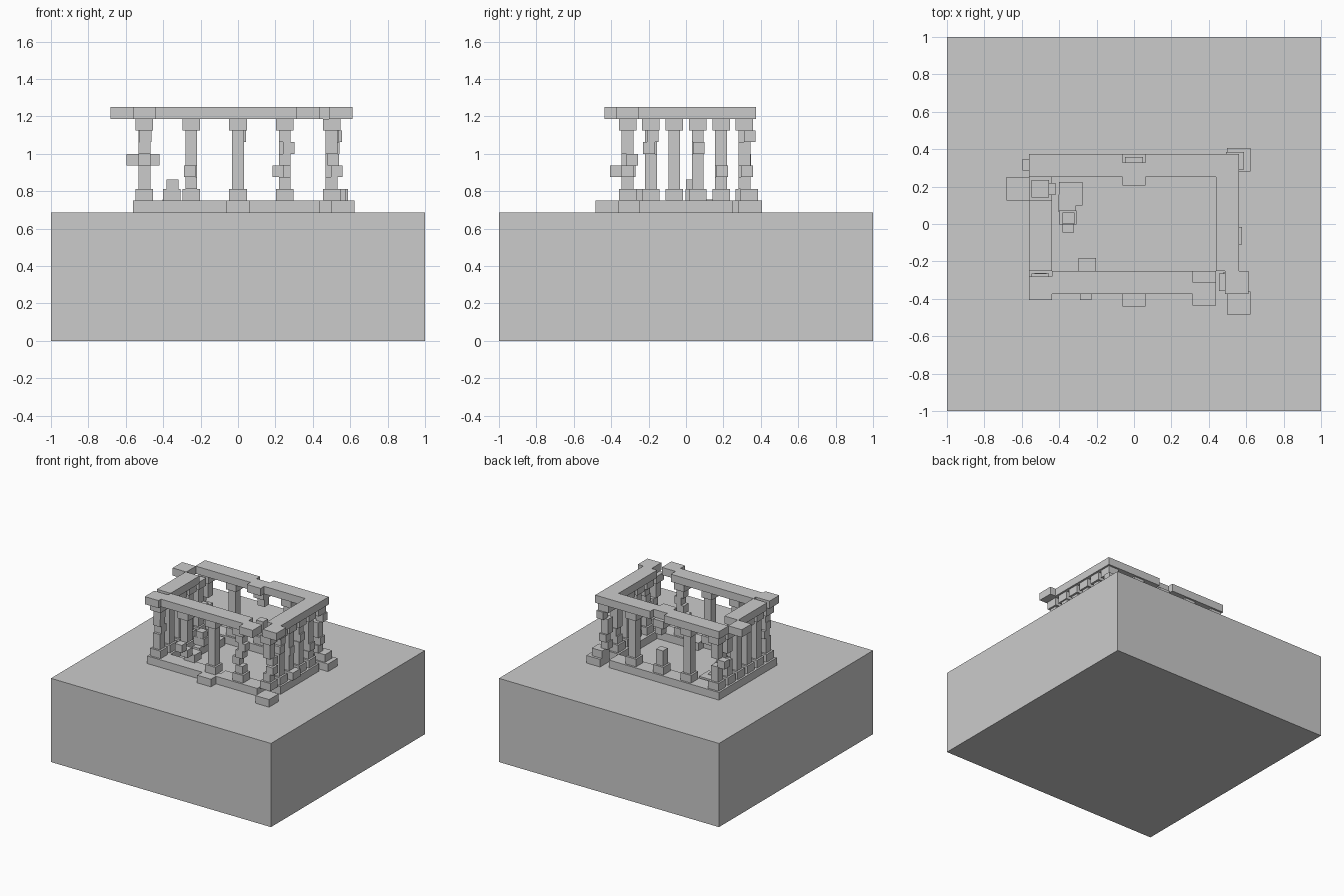
import bpy, bmesh
from mathutils import Matrix, Vector

if "Cube" in bpy.data.objects:
    bpy.data.objects.remove(bpy.data.objects["Cube"])

U = 0.0625                      # block unit
GROUND, STEP = 11 * U, 12 * U   # ground top, plinth top
BEAM = 19 * U                   # beam underside

stone = bpy.data.materials.new("grey stone")
stone.diffuse_color = (0.6, 0.6, 0.6, 1)
stone.use_nodes = True
stone.node_tree.nodes["Principled BSDF"].inputs["Base Color"].default_value = stone.diffuse_color


def make(name, boxes):
    """One object from (centre x, centre y, bottom z, width, depth, height) boxes."""
    bm = bmesh.new()
    for x, y, z, w, d, h in boxes:
        m = Matrix.Translation((x, y, z + h / 2)) @ Matrix.Diagonal((w, d, h, 1))
        bmesh.ops.create_cube(bm, size=1, matrix=m)
    # drop the hidden faces where equal blocks touch
    seen = {}
    for f in bm.faces:
        c = f.calc_center_median()
        key = tuple(round(v, 4) for v in c) + (round(f.calc_area(), 5),)
        seen.setdefault(key, []).append(f)
    hidden = [f for fs in seen.values() if len(fs) > 1 for f in fs]
    bmesh.ops.delete(bm, geom=hidden, context='FACES')
    bmesh.ops.remove_doubles(bm, verts=bm.verts, dist=0.0001)
    me = bpy.data.meshes.new(name)
    bm.to_mesh(me)
    bm.free()
    me.materials.append(stone)
    ob = bpy.data.objects.new(name, me)
    bpy.context.collection.objects.link(ob)
    return ob


def ring(name, z, moved):
    """Rectangle of square blocks; moved maps a grid cell to its slide."""
    boxes = []
    for i in range(9):
        for j in range(6):
            if i in (0, 8) or j in (0, 5):
                dx, dy = moved.get((i, j), (0, 0))
                boxes.append((-0.5 + i * 2 * U + dx, -5 * U + j * 2 * U + dy, z,
                              2 * U, 2 * U, U))
    make(name, boxes)


# ground block
make("ground_block", [(0, 0, 0, 2, 2, GROUND)])

# plinth and beam rings with slipped blocks
ring("plinth_ring", GROUND, {(4, 0): (0, -.065), (8, 0): (.06, -.11), (8, 5): (.06, .03)})
ring("beam_ring", BEAM, {(0, 0): (0, -.032), (7, 0): (0, -.06), (8, 0): (.05, 0),
                         (0, 4): (-.12, 0), (4, 5): (0, -.045)})

# slipped column pieces: level 0 base, 1-5 shaft, 6 capital
slips = {
    (0, 5): {3: (-.064, .005)},
    (0, 4): {3: (.049, 0)},
    (0, 0): {3: (0, .02), 5: (.005, 0)},
    (2, 0): {0: (0, .085), 2: (-.008, -.062)},
    (6, 0): {2: (-.035, .01), 4: (.022, 0)},
    (8, 0): {2: (.028, 0), 3: (.01, .025)},
    (8, 1): {4: (.012, -.01), 5: (.005, .01)},
    (8, 2): {0: (.03, 0), 3: (.005, 0)},
    (8, 3): {4: (.01, .005)},
    (8, 4): {2: (.01, .005)},
    (8, 5): {0: (.04, .025), 2: (.01, .014), 5: (.024, .028)},
    (4, 5): {5: (.012, 0), 6: (0, 0)},
}
gaps = {(4, 5): (3, 4)}         # pieces lost from the broken back column

cells = [(i, j) for i in range(0, 9, 2) for j in range(6) if i in (0, 8) or j in (0, 5)]
for i, j in cells:
    boxes = []
    for level in range(7):
        if level in gaps.get((i, j), ()):
            continue
        dx, dy = slips.get((i, j), {}).get(level, (0, 0))
        w = 1.5 * U if level in (0, 6) else U
        boxes.append((-0.5 + i * 2 * U + dx, -5 * U + j * 2 * U + dy,
                      STEP + level * U, w, w, U))
    make(f"column_{i}_{j}", boxes)

# fallen rubble inside
make("rubble", [
    (-.338, .162, GROUND, 2 * U, 2 * U, U),
    (-.356, .112, GROUND + .005, 1.5 * U, 1.5 * U, U),
    (-.35, .04, GROUND, U, U, U),
    (-.352, -.013, GROUND, U, U, U),
    (-.355, .035, GROUND + U, 1.5 * U, .075, U),
    (-.35, .03, GROUND + 1.8 * U, U, U, U),
])
